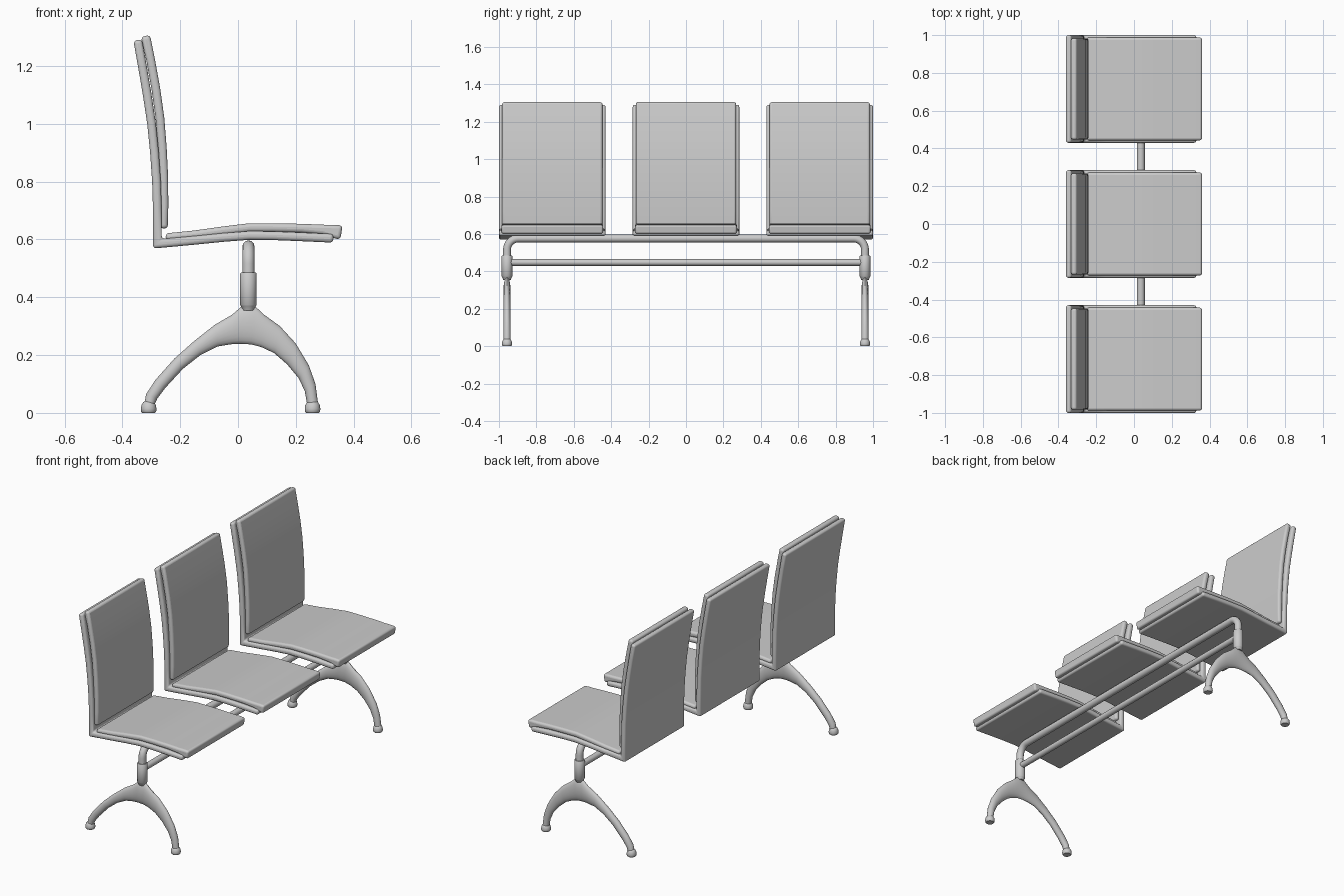
import bpy, math
from mathutils import Vector

if "Cube" in bpy.data.objects:
    bpy.data.objects.remove(bpy.data.objects["Cube"])

X0, YL = 0.036, 0.957          # frame axis in x, leg position in y


def make(name, verts, faces, bevel=0):
    me = bpy.data.meshes.new(name)
    me.from_pydata(verts, [], faces)
    ob = bpy.data.objects.new(name, me)
    bpy.context.collection.objects.link(ob)
    bpy.context.view_layer.objects.active = ob
    bpy.ops.object.select_all(action='DESELECT')
    ob.select_set(True)
    bpy.ops.object.mode_set(mode='EDIT')
    bpy.ops.mesh.select_all(action='SELECT')
    bpy.ops.mesh.normals_make_consistent(inside=False)
    bpy.ops.object.mode_set(mode='OBJECT')
    if bevel:
        m = ob.modifiers.new("round", 'BEVEL')
        m.width, m.segments = bevel, 4
        m.limit_method, m.angle_limit = 'ANGLE', math.radians(50)
    bpy.ops.object.shade_smooth_by_angle(angle=math.radians(40))
    return ob


def slab(name, pts, yc, half_w):
    """Padded sheet along an (x, z, half thickness) centre line, mitred at corners."""
    P = [Vector(p[:2]) for p in pts]
    n, verts = len(P), []
    for i, p in enumerate(P):
        t0 = (p - P[i - 1]).normalized() if i else (P[1] - p).normalized()
        t1 = (P[i + 1] - p).normalized() if i < n - 1 else t0
        t = (t0 + t1).normalized()
        off = Vector((-t.y, t.x)) * pts[i][2] / t.dot(t0)
        for q in (p + off, p - off):
            verts += [(q.x, yc - half_w, q.y), (q.x, yc + half_w, q.y)]
    faces = [(0, 1, 3, 2), tuple(4 * (n - 1) + k for k in (0, 2, 3, 1))]
    for i in range(n - 1):
        a, b = 4 * i, 4 * i + 4
        for j, k in ((0, 1), (1, 3), (3, 2), (2, 0)):
            faces.append((a + j, a + k, b + k, b + j))
    return make(name, verts, faces, 0.012)


def loft(name, rings, seg=20):
    """Skin elliptical rings given as (centre, half axis, half axis)."""
    verts, faces = [], []
    for c, a, b in rings:
        for k in range(seg):
            w = 2 * math.pi * k / seg
            verts.append(Vector(c) + Vector(a) * math.cos(w) + Vector(b) * math.sin(w))
    for i in range(len(rings) - 1):
        for k in range(seg):
            l = (k + 1) % seg
            faces.append((i * seg + k, i * seg + l, (i + 1) * seg + l, (i + 1) * seg + k))
    last = (len(rings) - 1) * seg
    faces += [tuple(range(seg)), tuple(range(last, last + seg))]
    return make(name, verts, faces)


def lathe(name, x, y, profile):
    return loft(name, [((x, y, z), (r, 0, 0), (0, r, 0)) for r, z in profile])


def tube(name, pts, r):
    cu = bpy.data.curves.new(name, 'CURVE')
    cu.dimensions, cu.bevel_depth, cu.bevel_resolution, cu.use_fill_caps = '3D', r, 4, True
    sp = cu.splines.new('POLY')
    sp.points.add(len(pts) - 1)
    for q, p in zip(sp.points, pts):
        q.co = (*p, 1)
    sp.use_smooth = True
    ob = bpy.data.objects.new(name, cu)
    bpy.context.collection.objects.link(ob)
    return ob


# Seats: one bent shell plus back and seat cushions
H = 0.015
shell = [(-.347, 1.29, H), (-.331, 1.2, H), (-.314, 1.1, H), (-.299, 1.0, H), (-.289, .9, H),
         (-.282, .8, H), (-.279, .7, H), (-.279, .585, H), (-.15, .597, H), (-.05, .607, H),
         (.04, .614, H), (.12, .613, H), (.22, .609, H), (.33, .604, H)]
back = [(-.32, 1.304, .016), (-.302, 1.22, H), (-.284, 1.12, H), (-.27, 1.02, H),
        (-.262, .92, H), (-.257, .82, H), (-.256, .72, H), (-.256, .638, .013)]
cushion = [(-.25, .608, .013), (-.15, .617, .014), (-.05, .63, H), (.04, .641, H), (.12, .641, H),
           (.22, .639, H), (.295, .634, .017), (.325, .629, .022), (.358, .624, .025)]
for i, y in enumerate((-0.715, 0, 0.715), 1):
    slab(f"seat_shell_{i}", shell, y, 0.285)
    slab(f"back_cushion_{i}", back, y, 0.268)
    slab(f"seat_cushion_{i}", cushion, y, 0.272)

# Main tube with bent ends, and lower bar
R = 0.06
end = [(X0, YL, 0.42)] + [
    (X0, YL - R + R * math.cos(a), 0.576 - R + R * math.sin(a))
    for a in (math.pi / 2 * k / 8 for k in range(9))]
tube("main_tube", end + [(x, -y, z) for x, y, z in reversed(end)], 0.021)
tube("lower_bar", [(X0, -YL, 0.448), (X0, YL, 0.448)], 0.018)

# Arched legs: pairs of upper and lower outline points (x, z, x, z)
arch = [(-.325, .025, -.29, .025), (-.318, .065, -.279, .05), (-.285, .115, -.25, .088),
        (-.22, .188, -.19, .153), (-.15, .25, -.13, .2), (-.08, .305, -.07, .23),
        (-.02, .34, -.02, .238), (.012, .368, .01, .239), (.06, .368, .045, .237),
        (.09, .34, .08, .228), (.145, .3, .125, .207), (.2, .24, .17, .168),
        (.245, .165, .21, .12), (.268, .1, .231, .075), (.278, .025, .24, .025)]
for side, y in (("left", -YL), ("right", YL)):
    rings = [(((a + c) / 2, y, (b + d) / 2), ((a - c) / 2, 0, (b - d) / 2), (0, 0.019, 0))
             for a, b, c, d in arch]
    loft(f"{side}_leg", rings)
    lathe(f"{side}_sleeve", X0, y,
          [(.02, .355), (.026, .37), (.0285, .373), (.0285, .482), (.026, .485), (.018, .485)])
    for part, x in (("back", -.309), ("front", .258)):
        lathe(f"{side}_{part}_foot", x, y,
              [(.022, 0), (.026, .004), (.027, .014), (.025, .027), (.019, .037), (.012, .042)])
